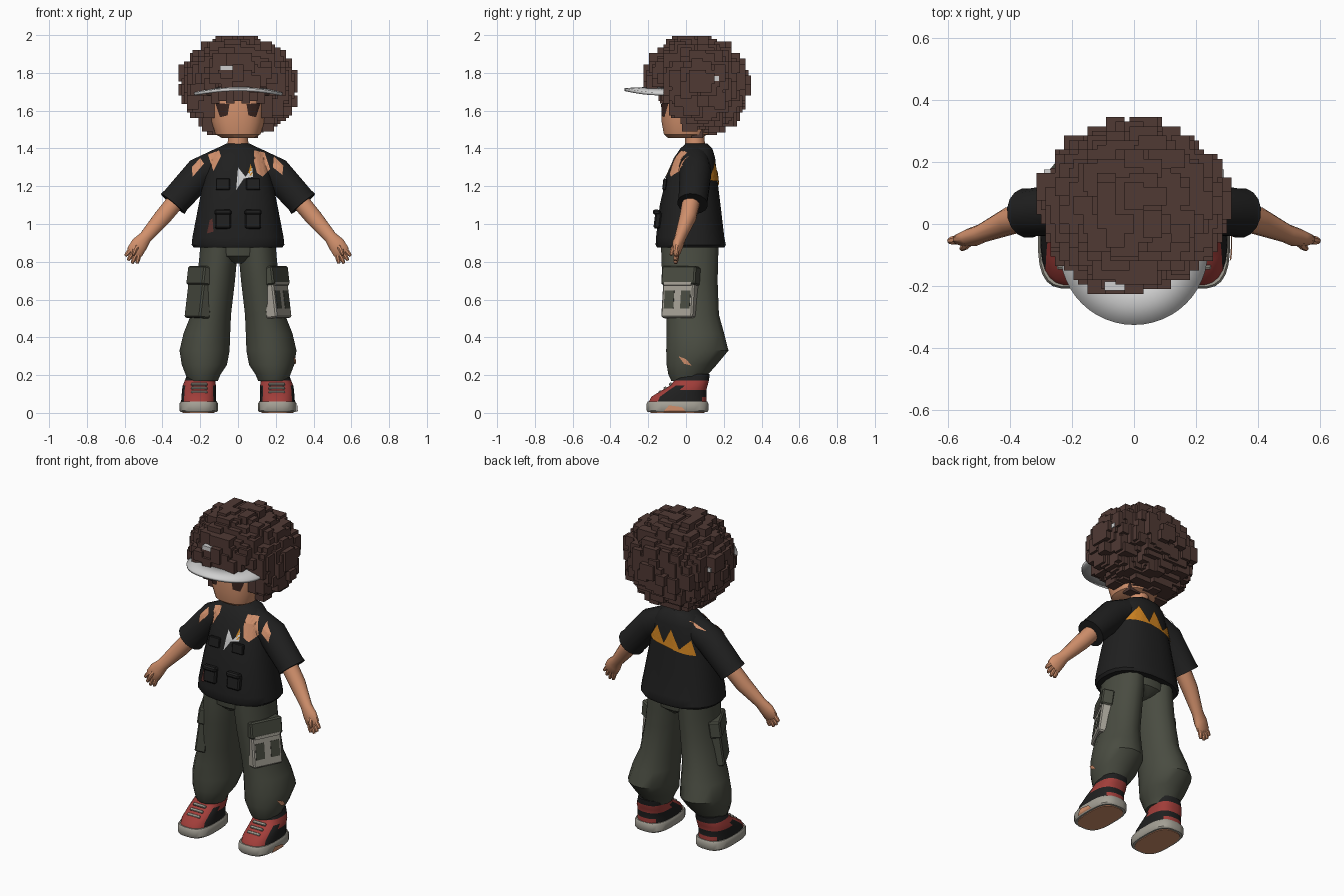
import bpy, bmesh, math, random
from mathutils import Vector, Matrix
from mathutils.bvhtree import BVHTree

random.seed(4)
cube = bpy.data.objects.get("Cube")
if cube:
    bpy.data.objects.remove(cube)


def material(name, r, g, b):
    m = bpy.data.materials.new(name)
    m.use_nodes = True
    m.diffuse_color = (r, g, b, 1)
    m.node_tree.nodes["Principled BSDF"].inputs["Base Color"].default_value = (r, g, b, 1)
    return m


HAIR = material("dark brown hair", .08, .041, .034)
SKIN = material("warm skin", .64, .28, .15)
BLACK = material("black cloth", .014, .014, .014)
OLIVE = material("olive cloth", .067, .072, .053)
RED = material("faded red", .36, .048, .042)
STAIN = material("dark red stain", .09, .028, .024)
SOLE = material("worn grey", .37, .35, .30)
WHITE = material("light grey", .62, .62, .62)
ORANGE = material("orange", .6, .22, .015)
EYE = material("eye brown", .04, .018, .014)


def finish(bm, name, *mats, smooth=True, rule=None):
    bmesh.ops.recalc_face_normals(bm, faces=bm.faces)
    if rule:
        for f in bm.faces:
            f.material_index = rule(f.calc_center_median(), f.normal)
    me = bpy.data.meshes.new(name)
    bm.to_mesh(me)
    bm.free()
    for m in mats:
        me.materials.append(m)
    if smooth:
        me.shade_smooth()
        me.set_sharp_from_angle(angle=math.radians(38))
    ob = bpy.data.objects.new(name, me)
    bpy.context.collection.objects.link(ob)
    return ob


def loft(name, mats, rings, side=1, n=16, power=2.0, upright=True, rule=None):
    """Skin sections (x, y, z, half width, half depth) into a closed body."""
    bm, loops = bmesh.new(), []
    pts = [Vector((r[0] * side, r[1], r[2])) for r in rings]
    for i, (p, r) in enumerate(zip(pts, rings)):
        u, v = Vector((1, 0, 0)), Vector((0, 1, 0))
        if not upright:
            t = (pts[min(i + 1, len(pts) - 1)] - pts[max(i - 1, 0)]).normalized()
            u = t.cross(v).normalized()
            v = t.cross(u)
        loop = []
        for k in range(n):
            a = math.tau * (k + .5) / n
            c, s = math.cos(a), math.sin(a)
            c, s = (math.copysign(abs(w) ** (2 / power), w) for w in (c, s))
            loop.append(bm.verts.new(p + u * c * r[3] + v * s * r[4]))
        loops.append(loop)
    for a, b in zip(loops, loops[1:]):
        for k in range(n):
            bm.faces.new((a[k], a[(k + 1) % n], b[(k + 1) % n], b[k]))
    bm.faces.new(loops[0])
    bm.faces.new(loops[-1])
    return finish(bm, name, *mats, rule=rule)


def box(name, mat, loc, size, turn=Matrix(), bevel=.008):
    bm = bmesh.new()
    bmesh.ops.create_cube(bm, size=1)
    bmesh.ops.scale(bm, vec=size, verts=bm.verts)
    if bevel:
        bmesh.ops.bevel(bm, geom=bm.edges[:], offset=bevel, segments=1, affect='EDGES')
    bm.transform(Matrix.Translation(loc) @ turn)
    return finish(bm, name, mat, smooth=False)


def patch(name, mat, targets, aim, outline):
    """Drape a thin flat outline onto the targets along the aim direction."""
    trees = [BVHTree.FromPolygons([v.co for v in o.data.vertices],
                                  [p.vertices for p in o.data.polygons]) for o in targets]
    aim = Vector(aim)
    bm = bmesh.new()
    across = (lambda a, z: (a, 0, z)) if aim.y else (lambda a, z: (0, a, z))
    bm.faces.new([bm.verts.new(across(a, z)) for a, z in outline])
    bmesh.ops.triangulate(bm, faces=bm.faces)
    bmesh.ops.subdivide_edges(bm, edges=bm.edges[:], cuts=5, use_grid_fill=True)
    missed = []
    for v in bm.verts:
        hits = [h for h in (t.ray_cast(v.co - aim, aim) for t in trees) if h[0]]
        if hits:
            v.co = min(hits, key=lambda h: h[3])[0] - aim * .007
        else:
            missed.append(v)
    bmesh.ops.delete(bm, geom=missed, context='VERTS')
    return finish(bm, name, mat, smooth=False)


FRONT, BACK, INWARD = (0, 1, 0), (0, -1, 0), (-1, 0, 0)
SIDES = ((1, "left"), (-1, "right"))

# Head, neck and eyes
head = loft("head", [SKIN], [(0, -.01, 1.455, .085, .085), (0, 0, 1.475, .12, .118),
                             (0, 0, 1.54, .14, .13), (0, .01, 1.65, .148, .138),
                             (0, .03, 1.8, .14, .14)], n=24, power=2.5)
loft("neck", [SKIN], [(0, .05, 1.38, .06, .055), (0, .045, 1.5, .05, .05)])
for s, word in SIDES:
    patch(word + "_eye", EYE, [head], FRONT,
          [(s * x, z) for x, z in ((.055, 1.575), (.095, 1.565), (.1, 1.61), (.12, 1.64), (.045, 1.635))])

# Hair: a solid scalp covered with grid-snapped blocks, fringe and side locks
bm = bmesh.new()
bmesh.ops.create_uvsphere(bm, u_segments=20, v_segments=12, radius=1)
bm.transform(Matrix.Translation((0, .07, 1.76)) @ Matrix.Diagonal((.24, .2, .19, 1)))
finish(bm, "scalp", HAIR)
bm = bmesh.new()
count, grid = 480, .03
for i in range(count):
    h = 1 - 2 * (i + .5) / count
    a = i * math.pi * (3 - math.sqrt(5))
    r = (1 - h * h) ** (.56 if h > 0 else .47)
    wild = random.uniform(.92, 1.02)
    p = Vector((.272 * r * wild * math.cos(a), .052 + .243 * r * wild * math.sin(a),
                1.73 + .235 * h * wild))
    if (p.z < 1.67 and p.y < (1.63 - p.z) * .7 - .05) or (p.z < 1.74 and p.y < -.11):
        continue
    p = Vector([round(c / grid) * grid for c in p])
    size = [random.choice((2, 2, 3)) * grid for _ in p]
    bmesh.ops.create_cube(bm, size=1, matrix=Matrix.Translation(p) @ Matrix.Diagonal((*size, 1)))
finish(bm, "hair_blocks", HAIR, smooth=False)
for k in range(-3, 4):
    box("fringe_lock", HAIR, (k * .04, -.115 + abs(k) * .008, 1.69 - .012 * (k % 2)),
        (.045, .06, .08), bevel=0)
for s, word in SIDES:
    box(word + "_temple_lock", HAIR, (s * .155, -.035, 1.62), (.06, .09, .12), bevel=0)
    box(word + "_cheek_lock", HAIR, (s * .16, .02, 1.54), (.06, .08, .1), bevel=0)

# Visor brim and the bits of band showing through the hair
bm = bmesh.new()
rows = []
for t in (.4, .7, 1):
    row = []
    for k in range(25):
        a = math.pi * k / 24
        x = .236 * math.cos(a)
        row.append(bm.verts.new((x * t, -.09 - .235 * t * math.sin(a),
                                 1.722 - .033 * (x * t / .236) ** 2 - .01 * t * math.sin(a))))
    rows.append(row)
for a, b in zip(rows, rows[1:]):
    for k in range(24):
        bm.faces.new((a[k], a[k + 1], b[k + 1], b[k]))
brim = finish(bm, "visor_brim", WHITE)
solid = brim.modifiers.new("thickness", 'SOLIDIFY')
solid.thickness, solid.offset = .016, 0
box("visor_band_front", WHITE, (-.045, -.2, 1.828), (.1, .03, .024), bevel=0)
box("visor_band_back", WHITE, (.03, .268, 1.86), (.08, .03, .02), bevel=0)
for s, word in SIDES:
    box(word + "_visor_band", WHITE, (s * .275, .16, 1.77), (.03, .03, .025), bevel=0)

# Shirt
shirt = loft("shirt_body", [BLACK], [(0, .025, .875, .235, .18), (0, .025, .89, .247, .187),
                                     (0, .022, .93, .243, .182), (0, .022, 1.1, .21, .162),
                                     (0, .03, 1.25, .18, .135), (0, .045, 1.35, .155, .11),
                                     (0, .055, 1.4, .115, .085), (0, .055, 1.425, .065, .058)],
             n=24, power=2.4)
cloth = [shirt]
for s, word in SIDES:
    cloth.append(loft(word + "_sleeve", [BLACK],
                      [(.07, .05, 1.335, .08, .075), (.2, .05, 1.27, .086, .085),
                       (.33, .037, 1.125, .08, .078), (.345, .035, 1.107, .084, .081)],
                      s, upright=False))
    # Chest pockets with flaps
    lean = Matrix.Rotation(-.12, 4, 'X')
    box(word + "_waist_pocket", BLACK, (s * .08, -.15, 1.02), (.085, .035, .09), lean)
    box(word + "_waist_pocket_flap", BLACK, (s * .08, -.155, 1.062), (.09, .04, .028), lean)
    box(word + "_chest_pocket_flap", BLACK, (s * .08, -.113, 1.21), (.075, .02, .06), lean, .004)
    # Arm, palm, fingers and thumb
    loft(word + "_arm", [SKIN], [(.28, .04, 1.18, .05, .05), (.4, .01, 1.035, .047, .045),
                                 (.49, -.03, .93, .035, .03), (.522, -.043, .892, .046, .03),
                                 (.546, -.05, .853, .046, .022), (.553, -.052, .841, .036, .014)],
         s, n=12, upright=False)
    for k, length in enumerate((.045, .058, .056, .045)):
        spread = (k - 1.5) * .5
        root = Vector((.546 + .028 * spread, -.05, .85 + .02 * spread))
        way = Vector((.42 + .25 * spread, -.1, -.85 + .2 * spread)).normalized() * length
        tip = root + way
        loft(word + "_finger", [SKIN], [(*root, .014, .015), (*(root + way * .6), .013, .014),
                                        (*tip, .008, .009)], s, n=8, upright=False)
    loft(word + "_thumb", [SKIN], [(.522, -.045, .895, .018, .018), (.545, -.07, .865, .014, .014),
                                   (.555, -.08, .835, .008, .008)], s, n=8, upright=False)

# Shirt tears and painted zigzags
TEARS = {"left_collar_tear": ((.085, 1.39), (.14, 1.38), (.17, 1.29), (.13, 1.25), (.1, 1.27), (.085, 1.33)),
         "left_shoulder_tear": ((.19, 1.36), (.24, 1.31), (.235, 1.26), (.185, 1.3)),
         "right_collar_tear": ((-.16, 1.37), (-.1, 1.39), (-.09, 1.36), (-.13, 1.28)),
         "right_shoulder_tear": ((-.2, 1.35), (-.18, 1.32), (-.24, 1.25), (-.245, 1.3))}
for name, outline in TEARS.items():
    patch(name, SKIN, cloth, FRONT, outline)
patch("back_shoulder_tear", SKIN, cloth, BACK, [(-.1, 1.39), (-.21, 1.345), (-.15, 1.355)])
patch("front_zigzag", WHITE, [shirt], FRONT,
      [(-.01, 1.18), (0, 1.3), (.04, 1.25), (.075, 1.3), (.08, 1.25), (.03, 1.24)])
patch("front_zigzag_tip", ORANGE, [shirt], FRONT, [(.05, 1.255), (.068, 1.32), (.08, 1.25)])
patch("back_zigzag", ORANGE, [shirt], BACK,
      [(-.16, 1.19), (-.13, 1.28), (-.07, 1.22), (-.01, 1.33), (.03, 1.235),
       (.09, 1.33), (.16, 1.23), (.04, 1.225), (-.07, 1.205)])
patch("shirt_stain", STAIN, [shirt], FRONT, [(-.165, .95), (-.13, .96), (-.135, 1.03), (-.15, 1.02)])
patch("shirt_hole", SKIN, [shirt], FRONT, [(-.1, .985), (-.085, .985), (-.085, 1.005), (-.1, 1.005)])

# Trousers
loft("hips", [OLIVE], [(0, .02, .79, .02, .1), (0, .02, .83, .19, .145), (0, .02, .91, .2, .155)], n=20)
for s, word in SIDES:
    leg = loft(word + "_trouser_leg", [OLIVE],
               [(.185, .01, .17, .08, .09), (.185, .012, .205, .095, .108), (.178, .03, .255, .122, .135),
                (.177, .06, .33, .135, .168), (.165, .05, .42, .126, .155), (.143, .035, .52, .108, .142),
                (.118, .022, .7, .104, .148), (.107, .02, .8, .102, .153), (.1, .02, .9, .1, .155)],
               s, n=16)
    # Cargo pocket facing forward and out, leaning with the leg
    turn = Matrix.Rotation(-s * .46, 4, 'Z') @ Matrix.Rotation(-s * .13, 4, 'Y')
    mid = Vector((s * .202, -.03, .63))

    def stitch(part, mat, out, along, up, size, bevel=.008):
        box(word + part, mat, mid + turn @ Vector((s * out, along, up)), size, turn, bevel)

    stitch("_cargo_pocket", SOLE if s > 0 else OLIVE, 0, 0, 0, (.065, .185, .26))
    stitch("_cargo_flap", OLIVE, .006, 0, .095, (.07, .2, .1))
    if s > 0:
        for k in (-1, 1):
            stitch("_pocket_panel", OLIVE, .03, k * .048, -.035, (.009, .056, .095), 0)
        stitch("_pocket_strap", SOLE, .039, 0, .05, (.009, .16, .018), 0)
        patch("knee_tear", SKIN, [leg], INWARD, [(-.04, .3), (0, .285), (.03, .25), (-.01, .26)])


# Shoes
def upper_colour(c, n):
    flank = abs(n.x) > .7 and c.y > -.13 and c.z < (.125 if c.y > 0 else .15)
    heel_band = c.y > .06 and .085 < c.z < .12
    return int(c.z > .175 or flank or heel_band)


for s, word in SIDES:
    sole = loft(word + "_sole", [SOLE], [(.208, -.045, .004, .096, .158), (.208, -.045, .012, .102, .164),
                                         (.208, -.045, .05, .102, .164), (.208, -.045, .06, .096, .158)],
                s, n=24, power=3)
    loft(word + "_tread", [SKIN], [(.208, -.045, 0, .085, .145), (.208, -.045, .006, .085, .145)],
         s, n=24, power=3)
    loft(word + "_shoe_upper", [RED, BLACK],
         [(.208, -.045, .055, .094, .155), (.208, -.038, .085, .092, .147), (.207, -.01, .12, .09, .118),
          (.205, .015, .145, .088, .1), (.2, .03, .172, .082, .092), (.195, .038, .205, .075, .088)],
         s, n=24, power=2.6, rule=upper_colour)
    for k in range(3):
        box(word + "_lace", SOLE, (s * .205, -.138 + k * .028, .11 + k * .021), (.085, .016, .014),
            Matrix.Rotation(.65, 4, 'X'), .003)
    if s > 0:
        patch("sole_scuff", SKIN, [sole], INWARD, [(-.12, .006), (.0, .006), (-.02, .03), (-.09, .04)])
